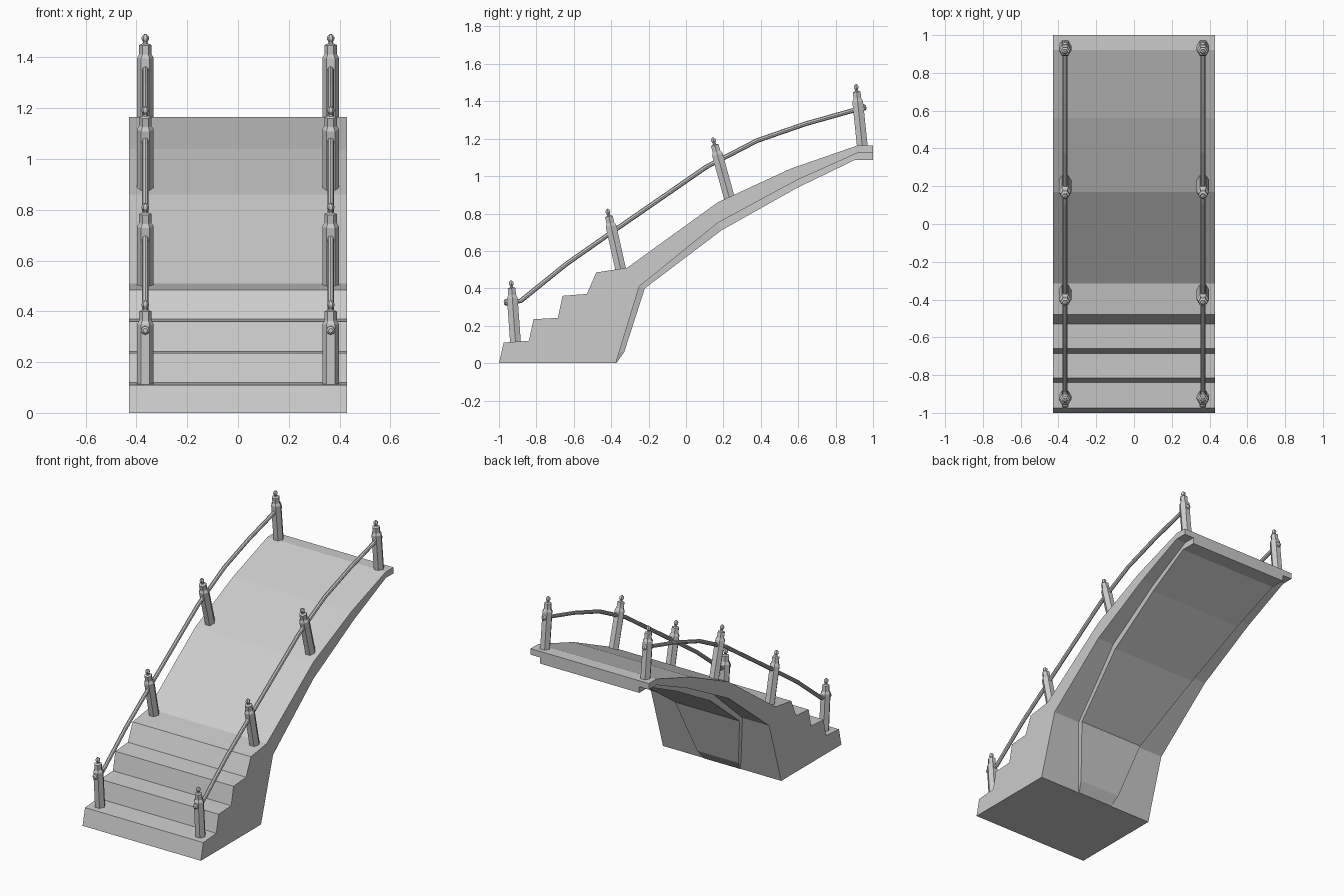
import bpy, bmesh, math
from mathutils import Vector, Matrix

if "Cube" in bpy.data.objects:
    bpy.data.objects.remove(bpy.data.objects["Cube"])


def finish(bm, name):
    bmesh.ops.recalc_face_normals(bm, faces=bm.faces)
    me = bpy.data.meshes.new(name)
    bm.to_mesh(me)
    bm.free()
    ob = bpy.data.objects.new(name, me)
    bpy.context.collection.objects.link(ob)
    return ob


def loft(bm, rings):
    """Skin a list of closed rings and cap both ends."""
    vs = [[bm.verts.new(p) for p in r] for r in rings]
    n = len(vs[0])
    for a, b in zip(vs, vs[1:]):
        for i in range(n):
            j = (i + 1) % n
            bm.faces.new((a[i], a[j], b[j], b[i]))
    bm.faces.new(vs[0])
    bm.faces.new(vs[-1])


# Bridge body: stepped foot and rising deck, side profile (y, z)
top = [(-1, 0), (-.975, .11), (-.84, .12), (-.815, .235), (-.685, .242),
       (-.66, .36), (-.53, .37), (-.48, .485), (-.315, .51), (.17, .86),
       (.56, 1.04), (.92, 1.165), (1, 1.165)]
under = [(1, 1.125), (.92, 1.125), (.59, .977), (.17, .75), (-.25, .41), (-.375, 0)]
bm = bmesh.new()
loft(bm, [[(x, y, z) for y, z in top + under] for x in (-.43, .43)])
finish(bm, "bridge_body")

# Raised underside panel that narrows towards the foot
# (upper y, z, lower y, z, half width)
sections = [(1, 1.13, 1, 1.085, .36), (.92, 1.13, .90, 1.085, .36),
            (.58, .985, .59, .935, .34), (.16, .76, .19, .71, .31),
            (-.26, .41, -.22, .40, .235), (-.36, .06, -.33, .06, .15),
            (-.385, 0, -.372, 0, .13)]
bm = bmesh.new()
loft(bm, [[(-w, a, b), (w, a, b), (w, c, d), (-w, c, d)]
          for a, b, c, d, w in sections])
finish(bm, "underside_panel")

# Hexagonal leaning posts with collar and finial: (radius, height)
post = [(.033, -.015), (.033, .235), (.024, .25), (.024, .286), (.011, .291),
        (.009, .298), (.015, .309), (.014, .318), (.005, .328)]
feet = [(-.912, .115, -.935, .437), (-.35, .505, -.418, .81),
        (.23, .89, .147, 1.19), (.942, 1.165, .909, 1.485)]
for side, sx in (("left", -.365), ("right", .365)):
    for k, (y0, z0, y1, z1) in enumerate(feet):
        bm = bmesh.new()
        loft(bm, [[(r * math.cos(i * math.pi / 3), r * math.sin(i * math.pi / 3), h)
                   for i in range(6)] for r, h in post])
        tilt = math.atan2(y0 - y1, z1 - z0)
        bm.transform(Matrix.Translation((sx, y0, z0)) @ Matrix.Rotation(tilt, 4, 'X'))
        finish(bm, f"{side}_post_{k + 1}")

    # Handrail swept along the posts, with a small knob at each end
    path = [(-.96, .325), (-.885, .332), (-.64, .53), (-.39, .705), (.11, 1.05),
            (.38, 1.19), (.64, 1.28), (.95, 1.367)]
    pts = [Vector((sx, y, z)) for y, z in path]

    def ring(p, t, r):
        up = Vector((1, 0, 0)).cross(t)
        return [p + r * (math.cos(a) * Vector((1, 0, 0)) + math.sin(a) * up)
                for a in (i * math.pi / 4 for i in range(8))]

    bm = bmesh.new()
    rings = []
    for i, p in enumerate(pts):
        t = (pts[min(i + 1, len(pts) - 1)] - pts[max(i - 1, 0)]).normalized()
        rings.append(ring(p, t, .0125))
    loft(bm, rings)
    for p, q in ((pts[0], pts[1]), (pts[-1], pts[-2])):
        t = (p - q).normalized()
        loft(bm, [ring(p + t * d, t, r) for d, r in
                  ((-.012, .012), (-.006, .017), (.006, .017), (.014, .009))])
    finish(bm, f"{side}_handrail")
